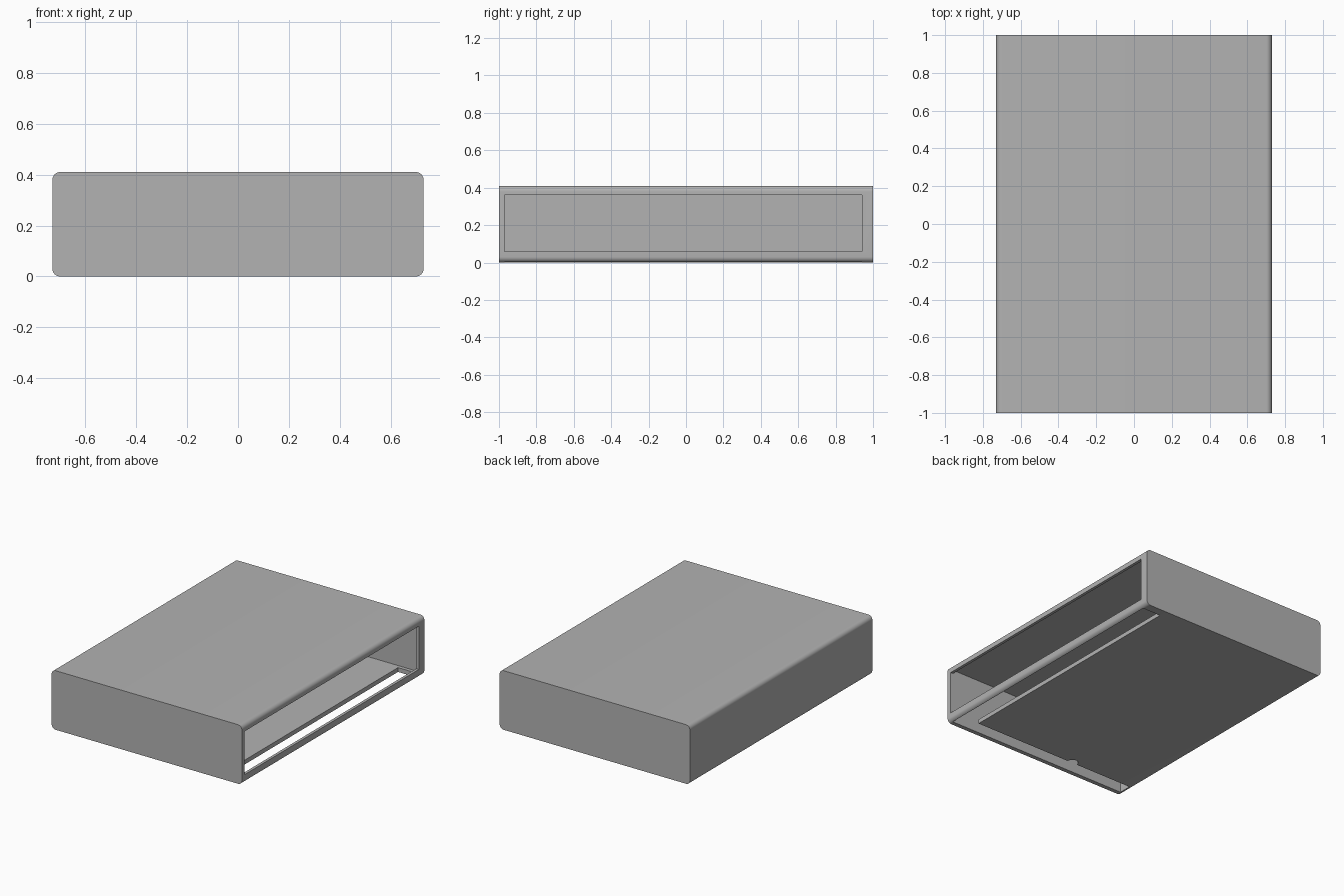
import bpy, bmesh, math
from mathutils import Matrix

if "Cube" in bpy.data.objects:
    bpy.data.objects.remove(bpy.data.objects["Cube"], do_unlink=True)

W, D, H = 0.73, 1.0, 0.41      # half width, half depth, height
CORNER = 0.03

grey = bpy.data.materials.new("plain_grey")
grey.use_nodes = True
COLOUR = (0.45, 0.45, 0.45, 1)
grey.diffuse_color = COLOUR
grey.node_tree.nodes["Principled BSDF"].inputs["Base Color"].default_value = COLOUR


def new_object(name, bm):
    bmesh.ops.recalc_face_normals(bm, faces=bm.faces)
    mesh = bpy.data.meshes.new(name)
    bm.to_mesh(mesh)
    bm.free()
    mesh.materials.append(grey)
    obj = bpy.data.objects.new(name, mesh)
    bpy.context.collection.objects.link(obj)
    return obj


def box(name, x, y, z):
    bm = bmesh.new()
    size = [b - a for a, b in (x, y, z)]
    mid = [(a + b) / 2 for a, b in (x, y, z)]
    bmesh.ops.create_cube(bm, size=1, matrix=Matrix.Translation(mid) @ Matrix.Diagonal((*size, 1)))
    return new_object(name, bm)


def cut(target, cutter):
    cutter.hide_render = True
    mod = target.modifiers.new(cutter.name, "BOOLEAN")
    mod.operation = "DIFFERENCE"
    mod.solver = "EXACT"
    mod.object = cutter
    bpy.context.view_layer.objects.active = target
    bpy.ops.object.modifier_apply(modifier=mod.name)
    bpy.data.objects.remove(cutter, do_unlink=True)


# Outer sleeve: rounded cross-section extruded front to back
bm = bmesh.new()
profile = []
for cx, cz, start in ((W, H, 0), (-W, H, 90), (-W, 0, 180), (W, 0, 270)):
    ox = cx - math.copysign(CORNER, cx)
    oz = cz - CORNER if cz else CORNER
    for i in range(9):
        a = math.radians(start + 90 * i / 8)
        profile.append(bm.verts.new((ox + CORNER * math.cos(a), -D, oz + CORNER * math.sin(a))))
face = bm.faces.new(profile)
extruded = bmesh.ops.extrude_face_region(bm, geom=[face])["geom"]
bmesh.ops.translate(bm, vec=(0, 2 * D, 0), verts=[v for v in extruded if isinstance(v, bmesh.types.BMVert)])
case = new_object("case", bm)

# Hollow inside and the long side opening
cut(case, box("hollow", (-0.70, 0.71), (-0.97, 0.965), (0.03, 0.385)))
cut(case, box("side_opening", (0.6, 0.9), (-0.97, 0.94), (0.06, 0.36)))

# Floor gaps along the open side and the front
cut(case, box("side_gap", (0.57, 0.71), (-0.97, 0.94), (-0.1, 0.045)))
cut(case, box("front_gap", (-0.70, 0.69), (-0.97, -0.88), (-0.1, 0.04)))

# Finger notch in the front edge of the floor
bm = bmesh.new()
bmesh.ops.create_cone(bm, cap_ends=True, segments=24, radius1=0.04, radius2=0.04, depth=0.2,
                      matrix=Matrix.Translation((-0.22, -0.88, -0.05)))
cut(case, new_object("finger_notch", bm))

bpy.ops.object.select_all(action="DESELECT")
case.select_set(True)
bpy.context.view_layer.objects.active = case
bpy.ops.object.shade_smooth_by_angle(angle=math.radians(30))
